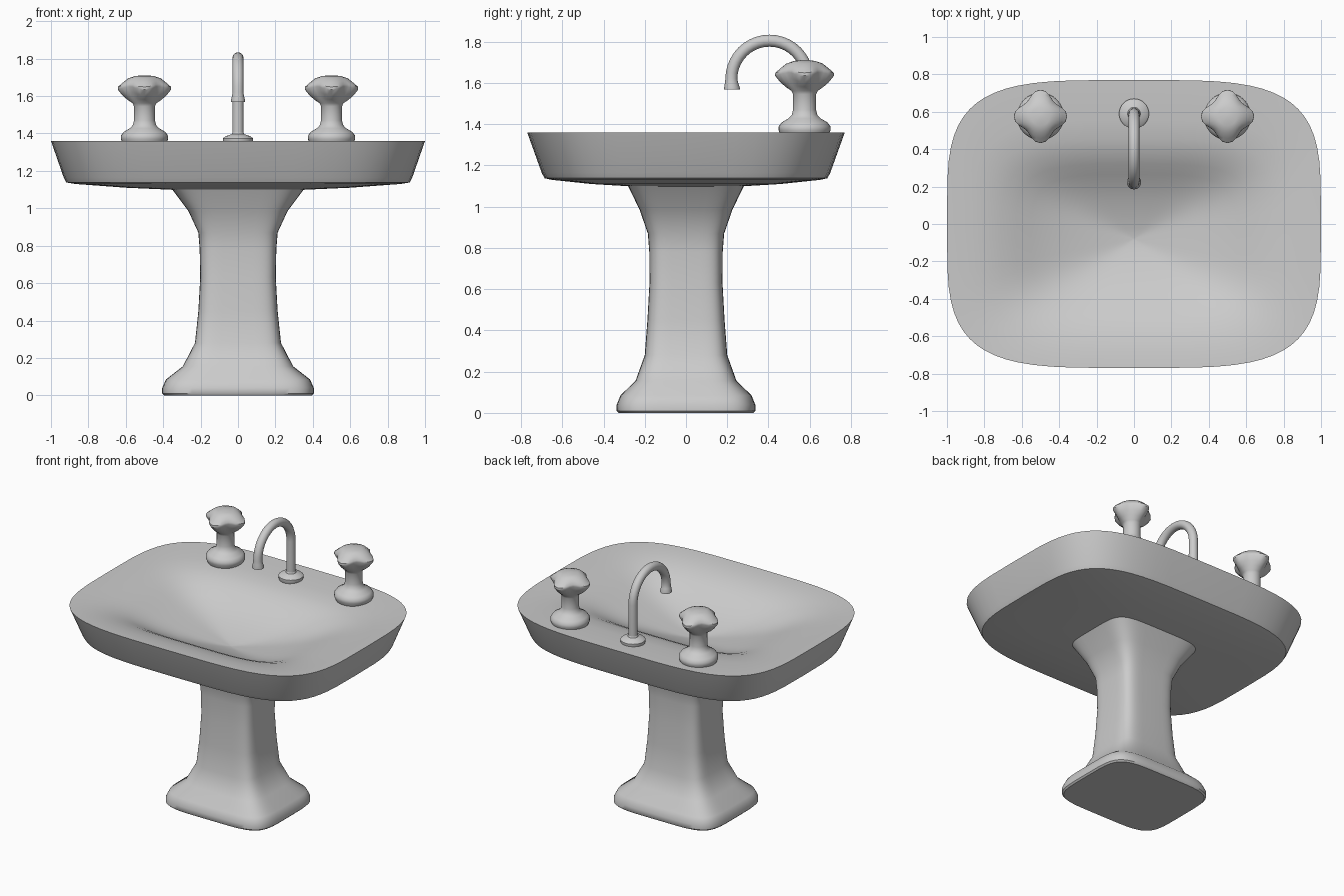
import bpy, bmesh
from math import cos, sin, pi, radians
from mathutils import Vector

if "Cube" in bpy.data.objects:
    bpy.data.objects.remove(bpy.data.objects["Cube"])


def loft(name, rings, angle=40):
    """Skin a list of equal-length point rings and cap both ends."""
    bm = bmesh.new()
    vs = [[bm.verts.new(p) for p in ring] for ring in rings]
    n = len(vs[0])
    for a, b in zip(vs, vs[1:]):
        for i in range(n):
            j = (i + 1) % n
            bm.faces.new((a[i], a[j], b[j], b[i]))
    bm.faces.new(vs[0][::-1])
    bm.faces.new(vs[-1])
    bmesh.ops.recalc_face_normals(bm, faces=bm.faces)
    me = bpy.data.meshes.new(name)
    bm.to_mesh(me)
    bm.free()
    ob = bpy.data.objects.new(name, me)
    bpy.context.collection.objects.link(ob)
    bpy.ops.object.select_all(action='DESELECT')
    ob.select_set(True)
    bpy.context.view_layer.objects.active = ob
    bpy.ops.object.shade_smooth_by_angle(angle=radians(angle))
    return ob


def rounded_rect(rx, ry, z, cy=0, power=4, n=64):
    """Superellipse ring."""
    def f(v):
        return (abs(v) ** (2 / power)) * (1 if v > 0 else -1) if abs(v) > 1e-9 else 0
    return [(rx * f(cos(2 * pi * i / n)), cy + ry * f(sin(2 * pi * i / n)), z)
            for i in range(n)]


def turned(x, y, profile, n=32):
    """Lathe rings (r, z, lobe, dip): lobe makes the section four-cornered."""
    rings = []
    for r, z, lobe, dip in profile:
        ring = []
        for i in range(n):
            t = 2 * pi * i / n
            c = cos(4 * t)
            rr = r * (1 + lobe * (c - 1))
            ring.append((x + rr * cos(t), y + rr * sin(t), z - dip * c))
        rings.append(ring)
    return rings


# Pedestal: half width, half depth, height
loft("pedestal", [rounded_rect(w, d, z, power=5) for w, d, z in [
    (.395, .328, 0), (.405, .336, .01), (.405, .336, .04), (.385, .318, .085),
    (.295, .245, .155), (.23, .20, .28), (.212, .187, .45), (.202, .177, .63),
    (.205, .178, .78), (.212, .185, .87), (.265, .225, .985), (.355, .283, 1.105)]])

# Basin: underside, outer wall, rim, then the bowl with its flat back deck
basin = [(.33, .26, 1.098, 0), (.60, .46, 1.110, 0), (.87, .65, 1.130, 0),
         (.918, .686, 1.138, 0), (.932, .70, 1.165, 0), (1, .77, 1.36, 0),
         (.95, .71, 1.357, -.02), (.87, .61, 1.350, -.06), (.79, .53, 1.338, -.08),
         (.71, .46, 1.317, -.08), (.63, .40, 1.288, -.08), (.55, .345, 1.254, -.08),
         (.46, .285, 1.220, -.08), (.34, .21, 1.185, -.08), (.20, .12, 1.155, -.08),
         (.09, .055, 1.137, -.08), (.01, .007, 1.128, -.08)]
loft("basin", [rounded_rect(w, d, z, cy) for w, d, z, cy in basin])

# Tap handles: round foot, slim neck, four-cornered knob
handle = [(.115, 1.345, 0, 0), (.126, 1.37, 0, 0), (.126, 1.388, 0, 0), (.112, 1.408, 0, 0),
          (.078, 1.428, 0, 0), (.062, 1.445, 0, 0), (.056, 1.47, 0, 0), (.056, 1.545, 0, 0),
          (.064, 1.562, 0, 0), (.092, 1.585, .06, .004), (.118, 1.612, .11, .008),
          (.143, 1.643, .13, .008), (.142, 1.657, .13, .008), (.118, 1.676, .11, .006),
          (.088, 1.697, .07, .003), (.05, 1.707, 0, 0), (.01, 1.711, 0, 0)]
for side, x in (("left", -.5), ("right", .5)):
    loft(side + "_handle", turned(x, .575, handle))

# Spout foot
loft("spout_foot", turned(0, .59, [(.075, 1.345, 0, 0), (.08, 1.36, 0, 0), (.08, 1.374, 0, 0),
                                   (.066, 1.386, 0, 0), (.034, 1.396, 0, 0), (.028, 1.41, 0, 0)]))

# Gooseneck spout: (y, z, radius, tilt of the section)
R, cy, cz = .185, .405, 1.62
path = [(.59, 1.37, .03, 0), (.59, 1.5, .03, 0)]
path += [(cy + R * cos(a), cz + R * sin(a), .029, a) for a in [pi * i / 20 for i in range(21)]]
path += [(.221, 1.60, .032, pi), (.223, 1.578, .038, pi), (.223, 1.568, .038, pi)]
rings = []
for y, z, r, a in path:
    out = Vector((0, cos(a), sin(a)))
    rings.append([Vector((0, y, z)) + r * (cos(t) * Vector((1, 0, 0)) + sin(t) * out)
                  for t in [2 * pi * k / 20 for k in range(20)]])
loft("spout", rings)
